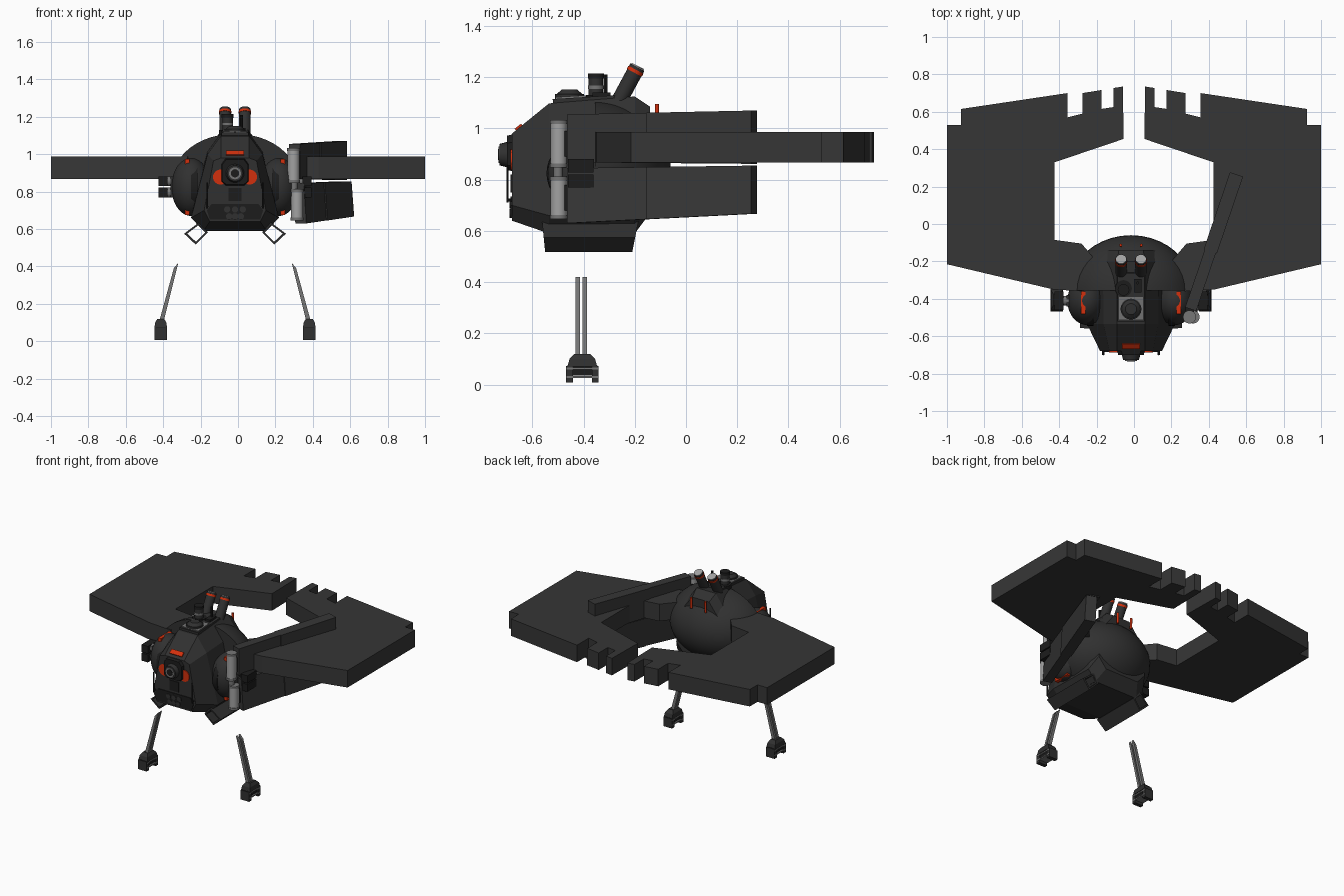
import bpy, bmesh, math
from mathutils import Vector, Matrix

cube = bpy.data.objects.get("Cube")
if cube:
    bpy.data.objects.remove(cube, do_unlink=True)

BODY_X = -0.016  # the hull sits slightly off the wing centre


def material(name, r, g, b):
    m = bpy.data.materials.new(name)
    m.use_nodes = True
    m.diffuse_color = (r, g, b, 1)
    m.node_tree.nodes["Principled BSDF"].inputs["Base Color"].default_value = (r, g, b, 1)
    return m


WING = material("wing charcoal", 0.037, 0.037, 0.037)
HULL = material("hull charcoal", 0.03, 0.03, 0.03)
BLACK = material("black", 0.012, 0.012, 0.012)
GREY = material("mid grey", 0.18, 0.18, 0.18)
LIGHT = material("light grey", 0.36, 0.36, 0.36)
RED = material("signal red", 0.65, 0.03, 0.004)


def finish(name, bm, mat, smooth=False, dx=BODY_X):
    bmesh.ops.recalc_face_normals(bm, faces=bm.faces)
    mesh = bpy.data.meshes.new(name)
    bm.to_mesh(mesh)
    bm.free()
    mesh.materials.append(mat)
    ob = bpy.data.objects.new(name, mesh)
    ob.location.x = dx
    bpy.context.collection.objects.link(ob)
    if smooth:
        bpy.ops.object.select_all(action='DESELECT')
        ob.select_set(True)
        bpy.context.view_layer.objects.active = ob
        bpy.ops.object.shade_smooth_by_angle(angle=math.radians(40))
    return ob


def loft(name, rings, mat, dx=BODY_X, close=False):
    bm = bmesh.new()
    rows = [[bm.verts.new(p) for p in ring] for ring in rings]
    n = len(rows[0])
    pairs = list(zip(rows, rows[1:])) + ([(rows[-1], rows[0])] if close else [])
    for a, b in pairs:
        for i in range(n):
            j = (i + 1) % n
            bm.faces.new((a[i], a[j], b[j], b[i]))
    if not close:
        bm.faces.new(rows[0])
        bm.faces.new(rows[-1])
    return finish(name, bm, mat, dx=dx)


def box(name, centre, size, mat, rot_x=0):
    bm = bmesh.new()
    m = Matrix.Translation(centre) @ Matrix.Rotation(rot_x, 4, 'X') @ Matrix.Diagonal((*size, 1))
    bmesh.ops.create_cube(bm, size=1, matrix=m)
    return finish(name, bm, mat)


def rod(name, a, b, r, mat, r2=None, sides=20, dx=BODY_X):
    a, b = Vector(a), Vector(b)
    m = Matrix.Translation((a + b) / 2) @ (b - a).to_track_quat('Z', 'Y').to_matrix().to_4x4()
    bm = bmesh.new()
    bmesh.ops.create_cone(bm, cap_ends=True, segments=sides, radius1=r,
                          radius2=r if r2 is None else r2, depth=(b - a).length, matrix=m)
    return finish(name, bm, mat, True, dx)


def ellipsoid(name, centre, radii, mat, cut_y=None):
    bm = bmesh.new()
    bmesh.ops.create_uvsphere(bm, u_segments=40, v_segments=24, radius=1,
                              matrix=Matrix.Translation(centre) @ Matrix.Diagonal((*radii, 1)))
    if cut_y is not None:
        geom = bm.verts[:] + bm.edges[:] + bm.faces[:]
        cut = bmesh.ops.bisect_plane(bm, geom=geom, plane_co=(0, cut_y, 0),
                                     plane_no=(0, -1, 0), clear_outer=True)
        rim = [e for e in cut["geom_cut"] if isinstance(e, bmesh.types.BMEdge)]
        bmesh.ops.holes_fill(bm, edges=rim)
    return finish(name, bm, mat, True)


def section(y, half):
    return [(x, y, z) for x, z in half] + [(-x, y, z) for x, z in reversed(half)]


# Wings: one notched outline, mirrored
outline = [(.27, -.36), (.43, -.35), (1, -.215), (1, .53), (.925, .53), (.925, .615),
           (.355, .70), (.355, .57), (.275, .59), (.275, .70), (.175, .716), (.175, .615),
           (.11, .625), (.11, .727), (.06, .735), (.055, .455), (.425, .33), (.425, -.085),
           (.28, -.105), (.20, -.20)]
for s, side in ((1, "left"), (-1, "right")):
    loft(side + "_wing", [[(s * x, y, z) for x, y in outline] for z in (.868, .987)], WING, dx=0)

# Faceted front hull and rounded rear dome
loft("hull", [
    section(-.68, [(.075, .98), (.115, .965), (.165, .70), (.135, .64)]),
    section(-.535, [(.075, 1.098), (.147, 1.0), (.235, .66), (.168, .59)]),
    section(-.20, [(.075, 1.125), (.15, 1.02), (.225, .66), (.168, .59)]),
    section(-.14, [(.065, 1.085), (.13, 1.0), (.19, .74), (.13, .67)])], HULL)
ellipsoid("rear_dome", (0, -.355, .86), (.335, .295, .25), HULL, cut_y=-.355)

# Nose gun with its housing
loft("nose_housing", [section(y, [(.05 * k, .90 + .075 * k), (.072 * k, .90 + .045 * k),
                                  (.072 * k, .90 - .045 * k), (.05 * k, .90 - .065 * k)])
                      for y, k in ((-.67, 1.05), (-.70, .95))], BLACK)
rod("nose_barrel", (0, -.69, .898), (0, -.728, .898), .052, HULL, r2=.042)
rod("nose_ring", (0, -.72, .898), (0, -.732, .898), .032, GREY)
rod("nose_bore", (0, -.73, .898), (0, -.735, .898), .022, BLACK)

# Front panel details
box("brow_light", (0, -.654, 1.006), (.095, .032, .008), RED, rot_x=math.atan2(.118, .145))
box("nose_hatch", (0, -.682, .785), (.07, .008, .07), BLACK)
loft("chin_plate", [section(y, [(.125, .735), (.15, .70), (.135, .65)]) for y in (-.678, -.685)], BLACK)
for i in range(3):
    for z in (.705, .668):
        x = (i - 1) * .042 * (1 if z > .69 else .75)
        rod("chin_stud", (x, -.68, z), (x, -.689, z), .017, HULL, sides=12)

# Top deck, hatch, periscope and antenna
box("top_deck", (0, -.39, 1.108), (.145, .26, .03), HULL, rot_x=.06)
box("deck_plate", (0, -.45, 1.12), (.13, .12, .012), GREY, rot_x=.06)
rod("hatch_base", (0, -.455, 1.10), (0, -.455, 1.135), .056, HULL)
rod("hatch_lid", (0, -.455, 1.135), (0, -.455, 1.152), .05, HULL, r2=.03)
rod("periscope_base", (-.04, -.345, 1.10), (-.04, -.345, 1.13), .045, BLACK)
rod("periscope", (-.04, -.352, 1.12), (-.04, -.352, 1.205), .028, HULL)
rod("periscope_band", (-.04, -.352, 1.155), (-.04, -.352, 1.168), .03, GREY)
rod("periscope_cap", (-.04, -.352, 1.195), (-.04, -.352, 1.215), .031, BLACK)
rod("antenna", (.035, -.315, 1.10), (.035, -.315, 1.21), .008, BLACK, sides=8)
box("antenna_base", (.035, -.33, 1.125), (.04, .07, .03), BLACK)

for s, side in ((1, "left"), (-1, "right")):
    # Tilted top launcher with band and cap
    base, top = Vector((s * .053, -.26, 1.11)), Vector((s * .053, -.19, 1.24))
    rod(side + "_launcher", base, top, .031, HULL)
    rod(side + "_launcher_band", base.lerp(top, .83), base.lerp(top, .92), .033, RED)
    rod(side + "_launcher_cap", top, top + Vector((0, .002, .004)), .027, LIGHT)
    rod(side + "_rear_pin", (s * .055, -.115, 1.02), (s * .055, -.113, 1.095), .008, RED, sides=10)

    # Red eye on the face, half behind the housing
    rod(side + "_face_light", (s * .078, -.676, .878), (s * .078, -.686, .878), .04, RED, sides=24)
    rod(side + "_nose_pin", (s * .148, -.66, .72), (s * .148, -.70, .72), .006, BLACK, sides=8)
    rod(side + "_nose_handle", (s * .148, -.698, .71), (s * .148, -.698, .85), .004, BLACK, sides=8)

    # Side pod with red strips
    ellipsoid(side + "_side_pod", (s * .235, -.41, .825), (.105, .13, .155), HULL)
    rod(side + "_pod_rim", (s * .20, -.41, .825), (s * .235, -.41, .825), .135, BLACK, sides=32)
    for z in (.695, .955):
        box(side + "_pod_strip", (s * .255, -.42, z), (.024, .12, .04), RED)
    for z in (.795, .855):
        rod(side + "_thruster", (s * .30, -.41, z), (s * .38, -.41, z), .026, GREY)
        box(side + "_thruster_clamp", (s * .385, -.41, z), (.05, .10, .052), BLACK)
    box(side + "_thruster_mount", (s * .325, -.41, .825), (.04, .06, .11), HULL)

    # Hollow skid duct under the hull
    outer = [(.19, .637), (.272, .575), (.21, .517), (.145, .582)]
    mid = Vector((.204, .577))
    inner = [tuple(mid + (Vector(p) - mid) * .76) for p in outer]
    rings = []
    for pts, front, back in ((outer, -.55, -.21), (inner, -.55, -.21)):
        rings.append([(s * x, front + (z - .517) * -.1, z) for x, z in pts])
        rings.append([(s * x, back + (z - .517) * .2, z) for x, z in pts])
    loft(side + "_skid_duct", [rings[0], rings[1], rings[3], rings[2]], HULL, close=True)

    # Paired leg struts and stepped foot
    for y in (-.423, -.395):
        loft(side + "_leg_strut", [[(s * (x + ox), y + oy, z + oz * ox)
                                    for ox, oy in ((-.012, -.009), (.012, -.009), (.012, .009), (-.012, .009))]
                                   for x, z, oz in ((.395, .10, 0), (.315, .405, -1.2))], GREY)
    loft(side + "_foot_ankle", [[(s * (.397 + hx * i), -.405 + hy * j, z)
                                 for i, j in ((-1, -1), (1, -1), (1, 1), (-1, 1))]
                                for z, hx, hy in ((.07, .034, .058), (.10, .03, .05), (.12, .018, .03))], HULL)
    box(side + "_foot_core", (s * .397, -.405, .055), (.05, .118, .04), BLACK)
    for y in (-.455, -.355):
        box(side + "_foot_claw", (s * .397, y, .04), (.066, .026, .066), HULL)
    for z in (.03, .062):
        box(side + "_foot_bar", (s * .397, -.405, z), (.068, .122, .008), GREY)

# Two deep side blades with barrels along the leading edge
blades = (("upper", .303, .548, (.868, 1.055), (.862, 1.07), 0, (.855, 1.025)),
          ("lower", .322, .572, (.63, .845), (.667, .855), .014, (.655, .805)))
for label, x0, x1, near, far, lean, barrel in blades:
    rings = []
    for t, half in ((0, .031), (.43, .031), (.43, .037), (1, .037)):
        x, y = x0 + (x1 - x0) * t, -.455 + .72 * t
        lo, hi = (near[k] + (far[k] - near[k]) * t for k in (0, 1))
        rings.append([(x + a * half * .95 + sh, y - a * half * .31, z)
                      for a, z, sh in ((-1, lo, lean), (1, lo, lean), (1, hi, 0), (-1, hi, 0))])
    loft(label + "_side_blade", rings, WING, dx=0)
    bx = x0 - .006
    rod(label + "_blade_barrel", (bx, -.497, barrel[0]), (bx, -.497, barrel[1]), .032, LIGHT, dx=0)
    for z in barrel:
        rod(label + "_barrel_collar", (bx, -.497, z - .008), (bx, -.497, z + .008), .035, GREY, dx=0)
    box(label + "_barrel_mount", (bx + .016, -.47, sum(barrel) / 2), (.045, .06, .10), BLACK)
rod("blade_hinge", (.30, -.50, .80), (.30, -.50, .86), .018, GREY, dx=0)
